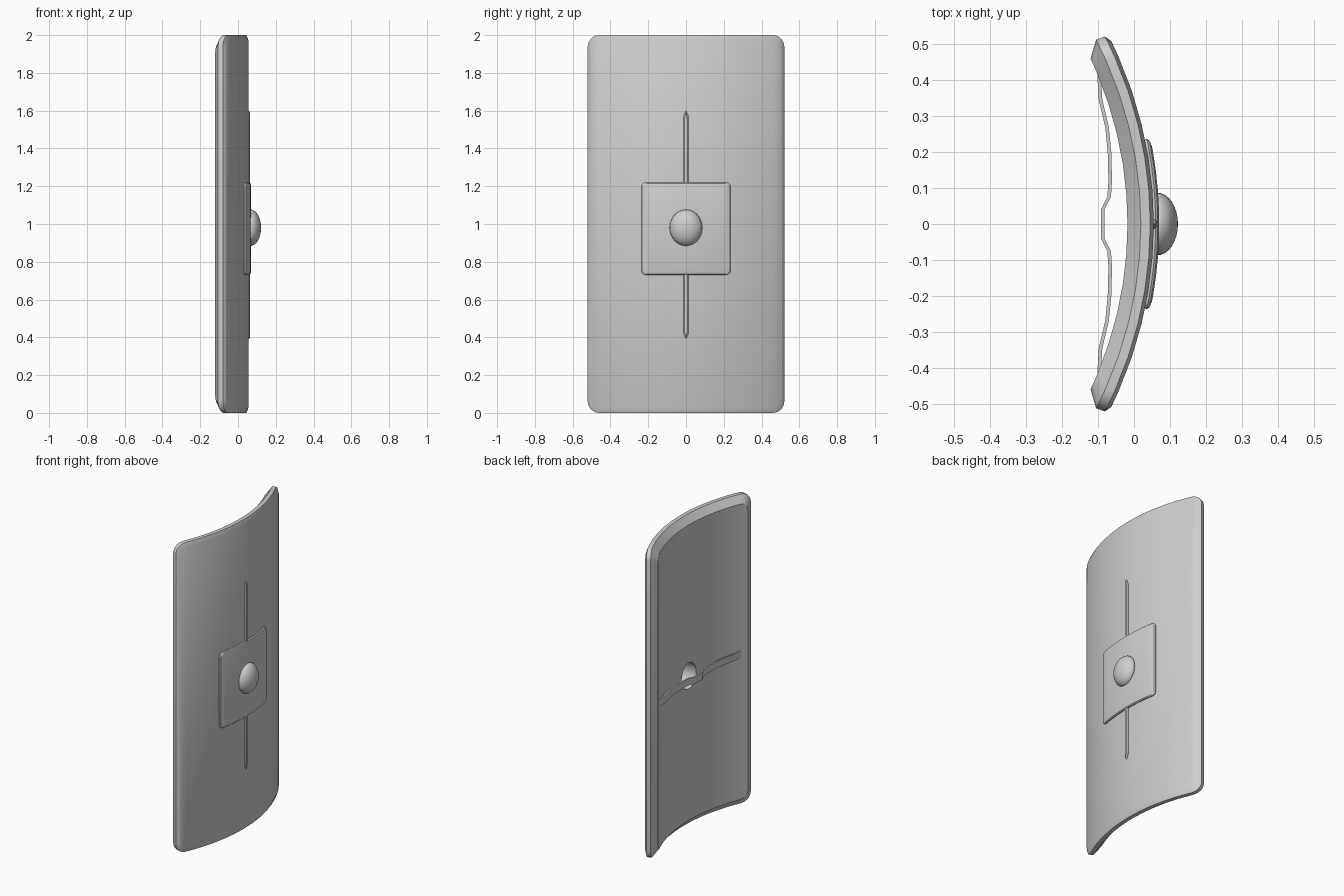
import bpy, bmesh, math

if "Cube" in bpy.data.objects:
    bpy.data.objects.remove(bpy.data.objects["Cube"], do_unlink=True)

RADIUS = 1.15      # bend radius of the shield front
APEX = 0.055       # x of the front surface on the centre line
BOSS_Z = 0.98

grey = bpy.data.materials.new("plain grey")
grey.use_nodes = True
grey.diffuse_color = (0.62, 0.62, 0.62, 1)
grey.node_tree.nodes["Principled BSDF"].inputs["Base Color"].default_value = grey.diffuse_color


def finish(name, bm, angle=25):
    """Turn a bmesh into a named, smooth-shaded grey object."""
    bmesh.ops.recalc_face_normals(bm, faces=bm.faces)
    mesh = bpy.data.meshes.new(name)
    bm.to_mesh(mesh)
    bm.free()
    obj = bpy.data.objects.new(name, mesh)
    bpy.context.collection.objects.link(obj)
    mesh.materials.append(grey)
    smooth(obj, angle)
    return obj


def smooth(obj, angle):
    bpy.ops.object.select_all(action="DESELECT")
    obj.select_set(True)
    bpy.context.view_layer.objects.active = obj
    bpy.ops.object.shade_smooth_by_angle(angle=math.radians(angle))


def bend(y, z, depth):
    """Wrap a flat point onto the shield's cylinder, sunk by depth."""
    t = math.asin(y / RADIUS)
    r = RADIUS - depth
    return (APEX - RADIUS + r * math.cos(t), r * math.sin(t), z)


def outline(w, h, r, columns, steps=4):
    """Rounded rectangle: top row left to right, bottom row back again."""
    arc = [math.pi / 2 * i / steps for i in range(steps + 1)]
    left = [(-(w - r) - r * math.cos(a), h - r + r * math.sin(a)) for a in arc]
    mid = [((w - r) * (2 * i / columns - 1), h) for i in range(1, columns)]
    top = left + mid + [(-y, z) for y, z in reversed(left)]
    return top + [(y, -z) for y, z in reversed(top)]


def skin(bm, loops):
    """Bridge successive closed loops of equal length."""
    n = len(loops[0])
    for a, b in zip(loops, loops[1:]):
        for i in range(n):
            j = (i + 1) % n
            bm.faces.new((a[i], a[j], b[j], b[i]))


def curved_slab(name, rings, centre_z, columns):
    """Bent rounded slab; rings are (half width, half height, corner, depth)."""
    bm = bmesh.new()
    loops = [[bm.verts.new(bend(y, z + centre_z, d)) for y, z in outline(w, h, r, columns)]
             for w, h, r, d in rings]
    skin(bm, loops)
    for loop in (loops[0], loops[-1]):
        n = len(loop)
        for i in range(n // 2 - 1):
            bm.faces.new((loop[i], loop[i + 1], loop[n - 2 - i], loop[n - 1 - i]))
    return finish(name, bm)


# Curved board: bevelled front rim, thin edge and wide chamfer at the back
board = curved_slab("shield_board", [
    (0.508, 0.972, 0.045, 0.0),
    (0.525, 1.0, 0.06, 0.01),
    (0.528, 1.0, 0.06, 0.036),
    (0.49, 0.955, 0.045, 0.073)], 1.0, 10)

# Square reinforcing plate on the front
plate = curved_slab("boss_plate", [
    (0.212, 0.225, 0.02, -0.015),
    (0.23, 0.24, 0.024, -0.011),
    (0.235, 0.245, 0.025, -0.005),
    (0.235, 0.245, 0.025, 0.006)], 0.975, 8)

# Oval grip opening through board and plate
bpy.ops.mesh.primitive_cylinder_add(vertices=32, radius=1, depth=0.5,
                                    location=(0, 0, BOSS_Z), rotation=(0, math.pi / 2, 0))
cutter = bpy.context.object
cutter.name = "grip_opening_cutter"
cutter.scale = (0.084, 0.074, 1)
cutter.hide_render = True
for part in (board, plate):
    cut = part.modifiers.new("grip_opening", "BOOLEAN")
    cut.operation, cut.solver, cut.object = "DIFFERENCE", "EXACT", cutter
    smooth(part, 25)
    bpy.ops.object.modifier_apply(modifier=cut.name)
bpy.data.objects.remove(cutter, do_unlink=True)

# Hollow domed boss
bm = bmesh.new()
bmesh.ops.create_uvsphere(bm, u_segments=32, v_segments=16, radius=1)
bmesh.ops.delete(bm, geom=[v for v in bm.verts if v.co.z < -0.01], context="VERTS")
for v in bm.verts:
    x, y, z = v.co
    v.co = (0.064 + 0.052 * z, 0.081 * y, BOSS_Z + 0.091 * x)
boss = finish("boss_dome", bm, 40)
shell = boss.modifiers.new("shell", "SOLIDIFY")
shell.thickness = 0.006

# Slim vertical spine with pointed ends
bm = bmesh.new()
loops = []
for x, half, inset in ((0.04, 0.0135, 0), (0.059, 0.0135, 0), (0.064, 0.007, 0.01)):
    low, high = 0.39 + inset, 1.6 - inset
    pts = [(0, low), (half, low + 0.03), (half, high - 0.03),
           (0, high), (-half, high - 0.03), (-half, low + 0.03)]
    loops.append([bm.verts.new((x, y, z)) for y, z in pts])
skin(bm, loops)
bm.faces.new(loops[0])
bm.faces.new(loops[-1])
finish("front_spine", bm, 20)

# Grip strap: thin ribbon across the hollow back, mirrored about the centre
half_path = [(0.04, -0.087), (0.075, -0.069), (0.12, -0.066), (0.2, -0.068),
             (0.27, -0.075), (0.345, -0.093), (0.415, -0.097)]
path = [(-y, x) for y, x in reversed(half_path)] + half_path
bm = bmesh.new()
loops = [[bm.verts.new((x + dx, y, 0.985 + dz))
          for dx, dz in ((-0.005, -0.022), (0.005, -0.022), (0.005, 0.022), (-0.005, 0.022))]
         for y, x in path]
skin(bm, loops)
bm.faces.new(loops[0])
bm.faces.new(loops[-1])
finish("grip_strap", bm, 35)
